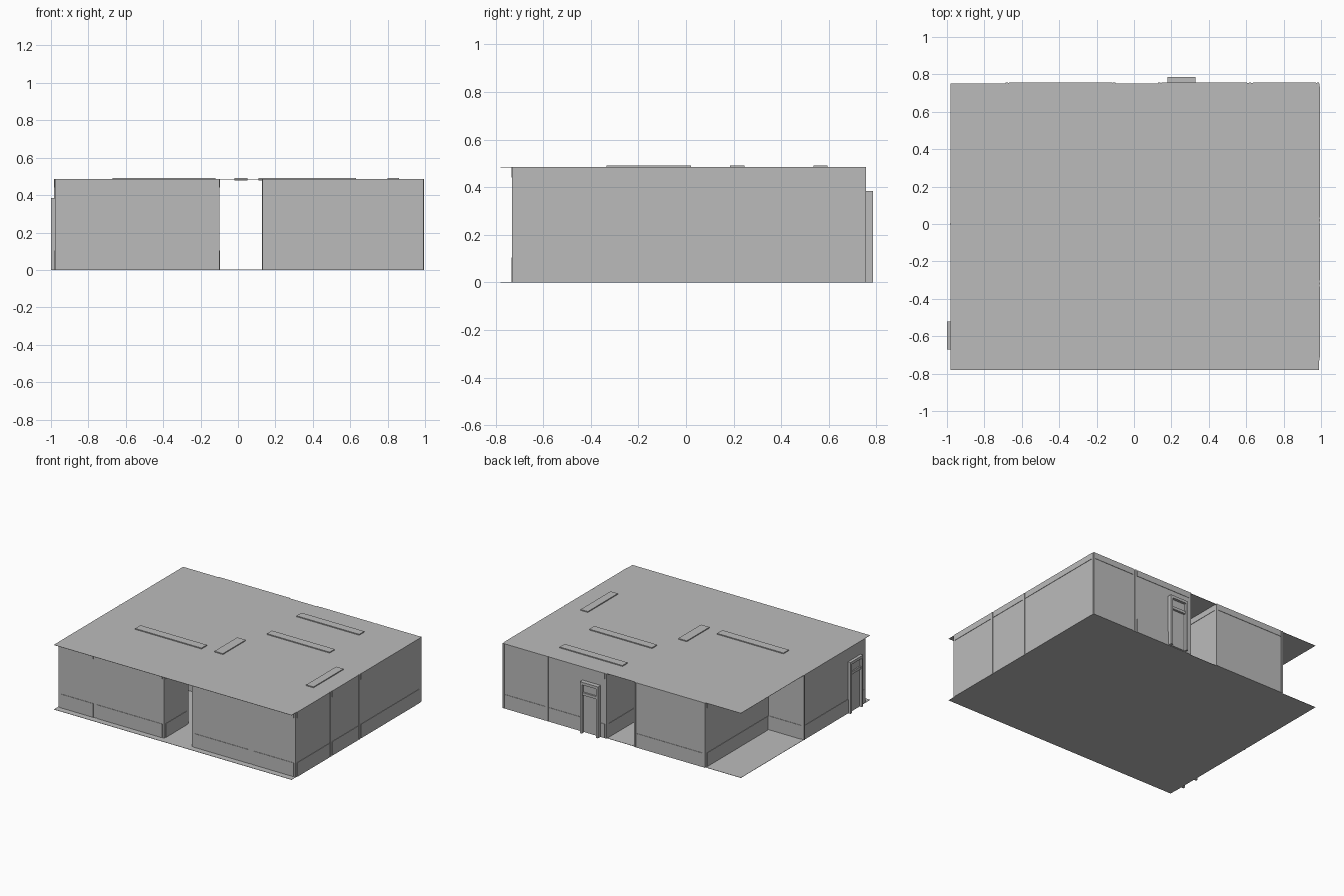
import bpy, bmesh

if "Cube" in bpy.data.objects:
    bpy.data.objects.remove(bpy.data.objects["Cube"])

H = 0.485          # ceiling height
T = 0.012          # wall thickness
LOW, HIGH = 0.105, 0.44   # trim band heights

grey = bpy.data.materials.new("plain_grey")
grey.diffuse_color = (0.5, 0.5, 0.5, 1)
grey.use_nodes = True
grey.node_tree.nodes["Principled BSDF"].inputs["Base Color"].default_value = grey.diffuse_color


def boxes(name, items):
    """One object made of axis aligned boxes (x0, x1, y0, y1, z0, z1)."""
    bm = bmesh.new()
    for x0, x1, y0, y1, z0, z1 in items:
        vs = bmesh.ops.create_cube(bm, size=1)["verts"]
        for v in vs:
            v.co = ((x0 + x1) / 2 + v.co.x * (x1 - x0),
                    (y0 + y1) / 2 + v.co.y * (y1 - y0),
                    (z0 + z1) / 2 + v.co.z * (z1 - z0))
    me = bpy.data.meshes.new(name)
    bm.to_mesh(me)
    bm.free()
    me.materials.append(grey)
    ob = bpy.data.objects.new(name, me)
    bpy.context.collection.objects.link(ob)
    return ob


def along_x(y, x0, x1, z0=0, z1=H, t=T):
    return (x0, x1, y - t / 2, y + t / 2, z0, z1)


def along_y(x, y0, y1, z0=0, z1=H, t=T):
    return (x - t / 2, x + t / 2, y0, y1, z0, z1)


# Floor and ceiling sheets
boxes("floor", [(-0.98, 0.99, -0.78, 0.75, 0, 0.002)])
boxes("ceiling", [(-0.98, 0.99, -0.78, 0.75, H - 0.002, H)])

# Outer walls: runs between partitions; the back left corner stays open
runs_x = [(-0.725, -0.975, -0.67), (-0.725, -0.67, -0.10),
          (-0.725, 0.13, 0.62), (-0.725, 0.62, 0.99),
          (0.747, -0.685, -0.10), (0.747, 0.13, 0.62), (0.747, 0.62, 0.99)]
runs_y = [(-0.972, -0.73, 0.0), (0.985, -0.73, -0.318),
          (0.985, -0.318, 0.02), (0.985, 0.02, 0.75)]
boxes("outer_walls", [along_x(*r) for r in runs_x] + [along_y(*r) for r in runs_y])

# Inner partitions: corridors and rooms
part_x = [(0.0, -0.975, -0.10), (-0.45, -0.67, -0.10),
          (-0.318, 0.13, 0.99), (0.02, 0.13, 0.99)]
part_y = [(-0.67, -0.73, 0.0), (-0.682, 0.0, 0.75),
          (-0.106, -0.73, -0.45), (-0.106, 0.0, 0.75),
          (0.136, -0.73, -0.318), (0.136, 0.02, 0.75),
          (0.62, -0.73, -0.318), (0.62, 0.02, 0.75)]
boxes("partitions", [along_x(*r) for r in part_x] + [along_y(*r) for r in part_y])

# Skirting and cornice bands on both faces of each wall, broken at the posts
bands = []
G, B = 0.016, T + 0.006
for z0, z1 in ((0, LOW), (HIGH, H)):
    bands += [along_x(p, a + G, b - G, z0, z1, B) for p, a, b in runs_x + part_x]
    bands += [along_y(p, a + G, b - G, z0, z1, B) for p, a, b in runs_y + part_y]
boxes("wall_bands", bands)

# Narrow posts where partitions meet the outer walls
posts = [(x - 0.006, x + 0.006, 0.745, 0.757, 0, H) for x in (-0.68, -0.105, 0.135, 0.62, 0.984)]
posts += [(0.985, 0.995, y - 0.006, y + 0.006, 0, H) for y in (-0.318, 0.02)]
posts += [(-0.984, -0.972, -0.006, 0.006, 0, H)]
boxes("posts", posts)

# Ceiling lights
boxes("ceiling_lights", [(x0, x1, y0, y1, 0.478, 0.492) for x0, x1, y0, y1 in (
    (-0.67, -0.12, -0.26, -0.197), (-0.02, 0.05, -0.25, 0.02),
    (0.11, 0.63, 0.185, 0.245), (0.11, 0.63, 0.535, 0.595),
    (0.80, 0.86, -0.335, 0.02))])


# Door frames: two jambs, a header, a transom panel and a recessed leaf
def door(name, a, b, wall, half, swap):
    J, top, mid = 0.016, 0.385, 0.285
    parts = [(a, a + J, half, 0, top), (b - J, b, half, 0, top),
             (a + J, b - J, half, top - 0.02, top),
             (a + J, b - J, half * 0.8, mid, mid + 0.02),
             (a + J, b - J, half * 0.45, mid + 0.02, top - 0.02),
             (a + J, b - J, half * 0.35, 0.004, mid)]
    out = []
    for u0, u1, h, z0, z1 in parts:
        w0, w1 = wall - h, wall + h
        out.append((w0, w1, u0, u1, z0, z1) if swap else (u0, u1, w0, w1, z0, z1))
    boxes(name, out)


door("back_door", 0.18, 0.33, 0.75, 0.035, False)
door("side_door", -0.67, -0.52, -0.972, 0.028, True)
